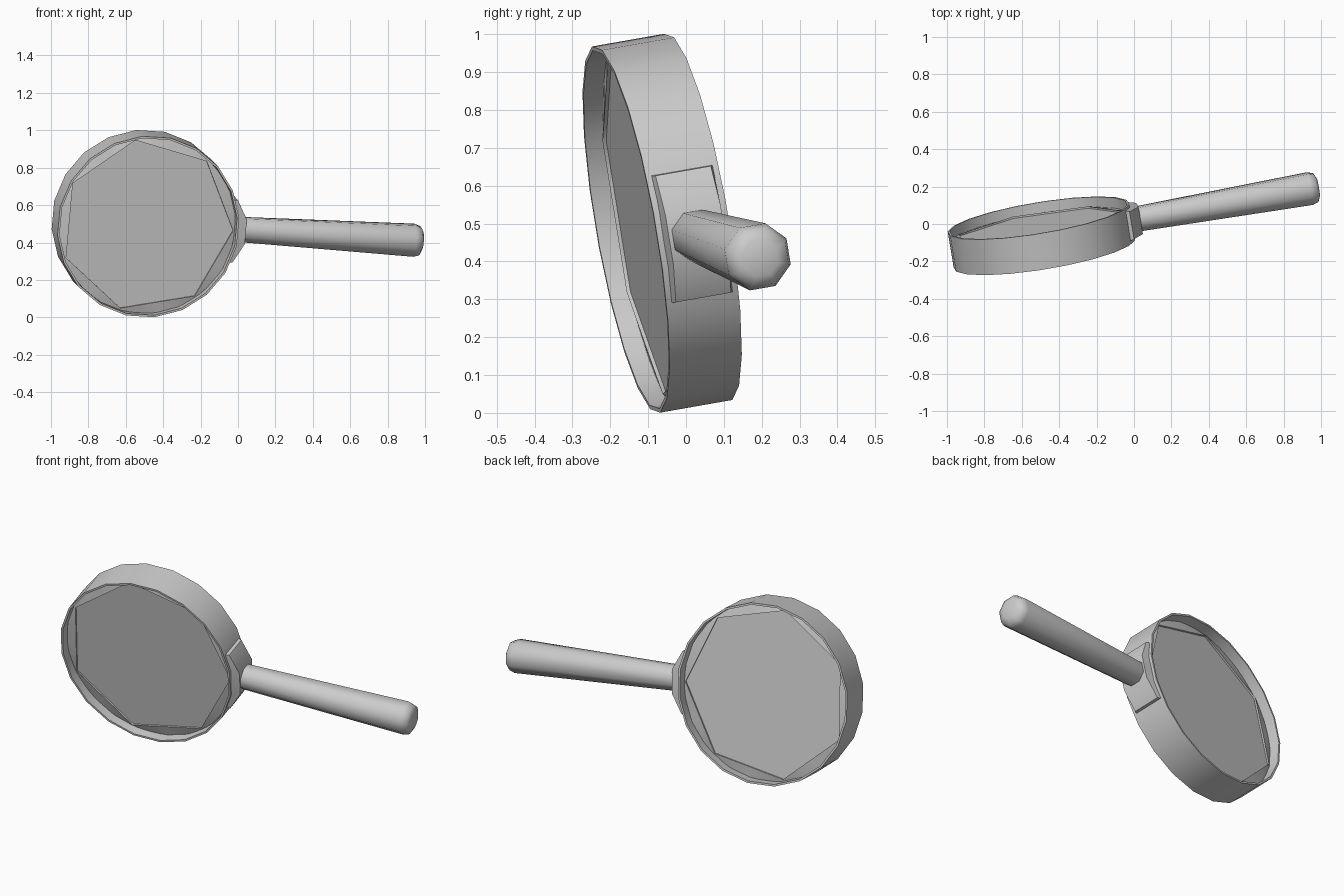
import bpy, bmesh, math
from mathutils import Matrix, Vector

if "Cube" in bpy.data.objects:
    bpy.data.objects.remove(bpy.data.objects["Cube"])

# Tilted frame: u along the handle, n through the lens (front to back)
n = Vector((-0.16, 0.97, 0.17)).normalized()
u = Vector((0.984, 0.169, -0.0615))
u = (u - n * u.dot(n)).normalized()
w = u.cross(n)
FRAME = Matrix((u, n, w)).transposed().to_4x4()
FRAME.translation = Vector((-0.495, -0.063, 0.501))

grey = bpy.data.materials.new("grey")
grey.diffuse_color = (0.6, 0.6, 0.6, 1)
grey.use_nodes = True
grey.node_tree.nodes["Principled BSDF"].inputs["Base Color"].default_value = grey.diffuse_color


def finish(bm, name, angle=40):
    bmesh.ops.recalc_face_normals(bm, faces=bm.faces)
    me = bpy.data.meshes.new(name)
    bm.to_mesh(me)
    bm.free()
    ob = bpy.data.objects.new(name, me)
    bpy.context.collection.objects.link(ob)
    ob.matrix_world = FRAME
    me.materials.append(grey)
    bpy.ops.object.select_all(action='DESELECT')
    ob.select_set(True)
    bpy.context.view_layer.objects.active = ob
    bpy.ops.object.shade_smooth_by_angle(angle=math.radians(angle))
    return ob


def polygon_radius(t, r, corners):
    """Radius at angle t of a regular polygon with a corner at angle 0."""
    step = 2 * math.pi / corners
    return r * math.cos(step / 2) / math.cos(t % step - step / 2)


def lathe(name, profile, sides, axis, closed=False, angle=40, phase=0.5):
    """Revolve (distance along axis, radius, optional corners) around local X or Y."""
    bm = bmesh.new()
    rings = []
    for a, r, *corners in profile:
        ring = []
        for i in range(sides):
            t = 2 * math.pi * (i + phase) / sides
            q = polygon_radius(t, r, corners[0]) if corners else r
            c, s = q * math.cos(t), q * math.sin(t)
            ring.append(bm.verts.new((a, c, s) if axis == 'X' else (c, a, s)))
        rings.append(ring)
    pairs = list(zip(rings, rings[1:]))
    if closed:
        pairs.append((rings[-1], rings[0]))
    else:
        bm.faces.new(rings[0])
        bm.faces.new(rings[-1])
    for p, q in pairs:
        for i in range(sides):
            j = (i + 1) % sides
            bm.faces.new((p[i], p[j], q[j], q[i]))
    return finish(bm, name, angle)


# Thin wide band around the lens
lathe("rim", [(-0.098, 0.493), (0.098, 0.493), (0.098, 0.482), (-0.098, 0.482)],
      20, 'Y', closed=True)

# Thick seven-cornered lens filling the middle of the band, edges softened
lathe("lens", [(-0.044, 0.481), (-0.054, 0.468, 7), (0.05, 0.468, 7), (0.04, 0.481)],
      28, 'Y', angle=60, phase=0)

# Flared handle, thicker at the far end, with a softened cap
lathe("handle", [(0.52, 0.069), (0.54, 0.07), (1.46, 0.091), (1.492, 0.08), (1.506, 0.05)],
      8, 'X', angle=50)

# Collar joining handle to band: curved base tapering to the neck
bm = bmesh.new()
rows = []
for k in range(-2, 3):
    z = 0.17 * k / 2
    end = abs(k) == 2
    outer = 0.476 if end else 0.534
    zo = z if end else 0.066 * k
    inner = math.sqrt(0.486 ** 2 - z * z)
    rows.append([bm.verts.new(p) for p in (
        (inner, -0.083, z), (outer, -0.075, zo), (outer, 0.075, zo), (inner, 0.083, z))])
for a, b in zip(rows, rows[1:]):
    for i in range(4):
        j = (i + 1) % 4
        bm.faces.new((a[i], a[j], b[j], b[i]))
bm.faces.new(rows[0])
bm.faces.new(rows[-1])
finish(bm, "collar", 30)
